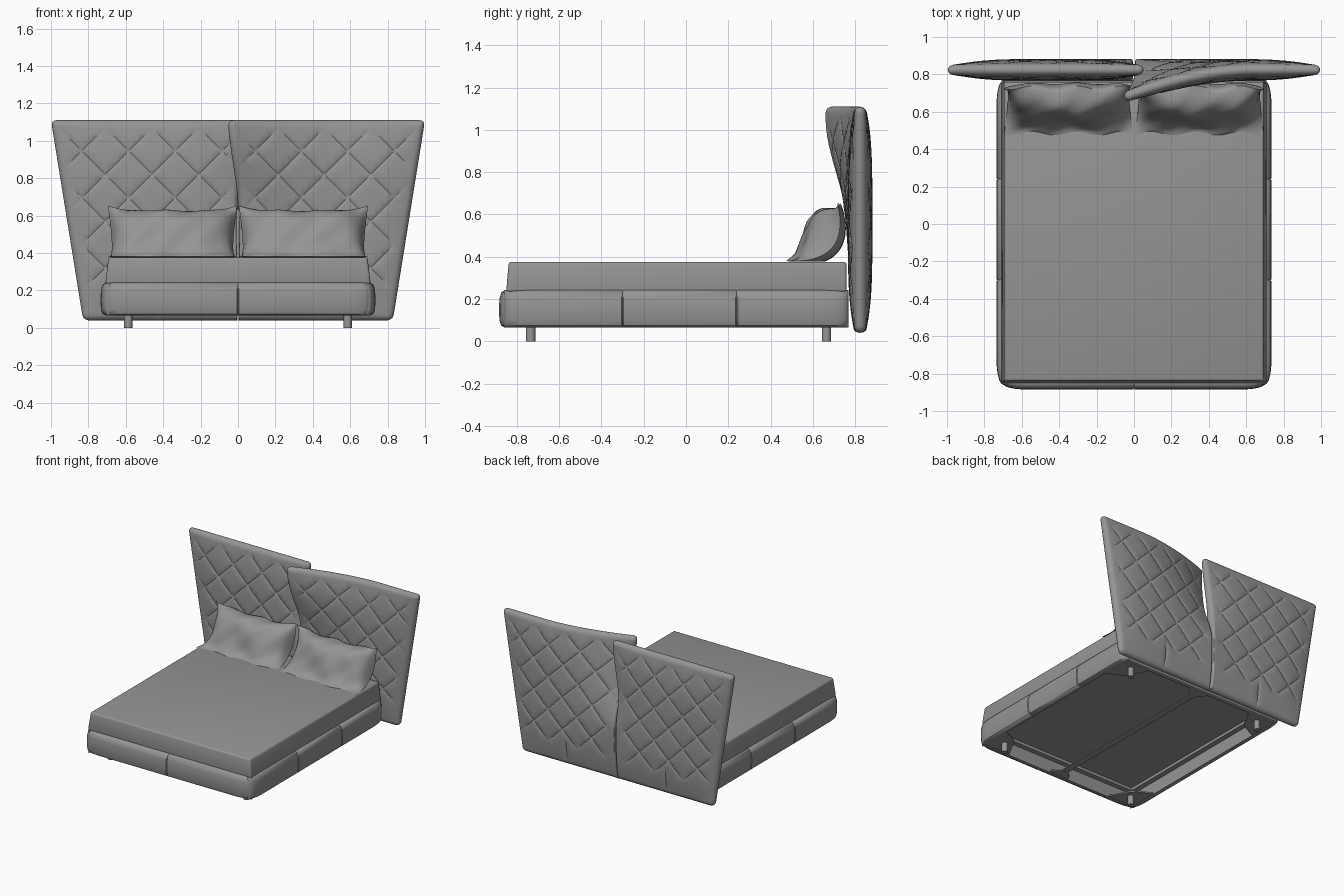
import bpy, bmesh, math
from mathutils import Vector

if "Cube" in bpy.data.objects:
    bpy.data.objects.remove(bpy.data.objects["Cube"])

fabric = bpy.data.materials.new("grey fabric")
fabric.use_nodes = True
GREY = (0.3, 0.3, 0.3, 1)
fabric.diffuse_color = GREY
fabric.node_tree.nodes["Principled BSDF"].inputs["Base Color"].default_value = GREY


def finish(name, bm, angle=40):
    bmesh.ops.recalc_face_normals(bm, faces=bm.faces)
    me = bpy.data.meshes.new(name)
    bm.to_mesh(me)
    bm.free()
    me.materials.append(fabric)
    me.shade_smooth()
    me.set_sharp_from_angle(angle=math.radians(angle))
    ob = bpy.data.objects.new(name, me)
    bpy.context.collection.objects.link(ob)
    return ob


def box(name, lo, hi, bevel=0.0):
    bm = bmesh.new()
    bmesh.ops.create_cube(bm, size=1)
    for v in bm.verts:
        v.co = [(a + b) / 2 + c * (b - a) for a, b, c in zip(lo, hi, v.co)]
    if bevel:
        bmesh.ops.bevel(bm, geom=bm.edges[:], offset=bevel, segments=3,
                        profile=0.5, affect='EDGES')
    return finish(name, bm)


def slab(name, outline, z0, z1):
    """Flat plate from an outline in plan."""
    bm = bmesh.new()
    f = bm.faces.new([bm.verts.new((x, y, z0)) for x, y in outline])
    up = bmesh.ops.extrude_face_region(bm, geom=[f])["geom"]
    for v in up:
        if isinstance(v, bmesh.types.BMVert):
            v.co.z = z1
    return finish(name, bm)


def inflate(bm, shape):
    """Turn a sheet into a closed cushion; shape gives (centre, offset)."""
    front = bm.verts[:]
    dup = bmesh.ops.duplicate(bm, geom=bm.verts[:] + bm.edges[:] + bm.faces[:])["geom"]
    back = [g for g in dup if isinstance(g, bmesh.types.BMVert)]
    for side, verts in ((1, front), (-1, back)):
        for v in verts:
            centre, off = shape(v.co.copy(), side)
            v.co = centre if v.is_boundary else centre + off
    bmesh.ops.remove_doubles(bm, verts=bm.verts, dist=0.0002)


def smooth(a, b, x):
    t = min(max((x - a) / (b - a), 0), 1)
    return t * t * (3 - 2 * t)


# --- Quilted headboard panels ---
Z0, Z1, PITCH, RIM = 0.04, 1.11, 0.25, 0.03
MID = 0.43


def inner(z):
    return 0.002 - 0.056 * smooth(0.6, 1.15, z)


def outer(z):
    return 0.828 + 0.172 * (z - Z0) / (Z1 - Z0)


def steps(n):
    rim = [0, 0.003, 0.008, 0.015, 0.024]
    body = [0.035 + 0.93 * i / n for i in range(n + 1)]
    return rim + body + [1 - r for r in reversed(rim)]


def quilt_distance(p):
    d = []
    for s in (p.x + p.z - 0.03, p.x - p.z + 0.11):
        r = s % PITCH
        d.append(min(r, PITCH - r) / math.sqrt(2))
    return min(d)


def headboard(name, side, curl):
    bm = bmesh.new()
    us, vs = steps(26), steps(28)
    rows = []
    for t in vs:
        z = Z0 + (Z1 - Z0) * t
        rows.append([bm.verts.new((inner(z) + (outer(z) - inner(z)) * u, 0, z)) for u in us])
    for r0, r1 in zip(rows, rows[1:]):
        for i in range(len(us) - 1):
            bm.faces.new((r0[i], r0[i + 1], r1[i + 1], r1[i]))
    # cut edges along the stitch lines
    cuts = [((MID, 0, 0), (1, 0, 0))]
    for k in range(-5, 9):
        cuts.append(((k * PITCH + 0.03, 0, 0), (1, 0, 1)))
        cuts.append(((k * PITCH - 0.11, 0, 0), (1, 0, -1)))
    for co, no in cuts:
        n = Vector(no).normalized()
        for w in (-0.006, 0, 0.006):
            bmesh.ops.bisect_plane(bm, geom=bm.verts[:] + bm.edges[:] + bm.faces[:],
                                   plane_co=Vector(co) + n * w, plane_no=n, dist=0.0005)

    def shape(p, face):
        a, b = inner(p.z), outer(p.z)
        dx = max(min(p.x - a, b - p.x), 0)
        dz = max(min(p.z - Z0, Z1 - p.z), 0)
        d = min(dx, dz)
        u = 2 * (p.x - a) / (b - a) - 1
        v = 2 * (p.z - Z0) / (Z1 - Z0) - 1
        # the two panels meet in a full, tight seam low down and part higher up
        parted = smooth(0.45, 0.75, p.z) if u < 0 else 1
        rim = RIM if dz < dx else 0.01 + (RIM - 0.01) * parted
        thick = 0.026 + 0.032 * max(1 - parted * u ** 4, 0) * max(1 - v ** 4, 0)
        thick *= math.sqrt(1 - (1 - min(d / rim, 1)) ** 2)
        mask = smooth(0.05, 0.08, d) * smooth(0.18, 0.24, p.z)
        thick -= 0.006 * mask * math.exp(-quilt_distance(p) / 0.007)
        seam = smooth(0.26, 0.22, p.z) * smooth(0, 0.05, d)
        thick -= 0.006 * seam * math.exp(-abs(p.x - MID) / 0.009)
        # round the outline corners
        if dx < RIM and dz < RIM and (u > 0 or v > 0):
            qx, qz = RIM - dx, RIM - dz
            k = max(qx, qz) / math.hypot(qx, qz)
            p.x += math.copysign(qx * (1 - k), -u)
            p.z += math.copysign(qz * (1 - k), -v)
        bend = max(1 - (p.x + 0.055) / 0.7, 0) ** 1.8
        lift = curl * smooth(0.4, 1.05, p.z) * bend
        normal = Vector((2.2 * lift * side, -1, 0)).normalized()
        return Vector((p.x * side, 0.824 - lift, p.z)), normal * face * max(thick, 0.001)

    inflate(bm, shape)
    return finish(name, bm, 50)


headboard("left_headboard_panel", 1, 0.148)
headboard("right_headboard_panel", -1, 0.0)

# --- Pillows slumped between mattress and headboard (side curves as y, z) ---
SEAM = [(0.485, 0.38), (0.66, 0.37), (0.76, 0.45), (0.728, 0.635)]
FACE = [(0.485, 0.38), (0.58, 0.42), (0.525, 0.66), (0.728, 0.635)]


def bezier(points, t):
    weights = ((1 - t) ** 3, 3 * t * (1 - t) ** 2, 3 * t * t * (1 - t), t ** 3)
    return sum((Vector((0, y, z)) * w for w, (y, z) in zip(weights, points)), Vector())


def pillow(name, cx, phase):
    bm = bmesh.new()
    bmesh.ops.create_grid(bm, x_segments=40, y_segments=30, size=1)

    def shape(p, face):
        a, b = p.x, p.y
        t = (b + 1) / 2
        x = a * 0.345 * (1 - 0.06 * (1 - b * b))
        spine = bezier(SEAM, t)
        full = max((1 - a ** 4) * (1 - b * b), 0)
        if face > 0:
            off = (bezier(FACE, t) - spine) * (1 - a ** 4) ** 0.55
            fold = 0.006 * math.sin(6 * a + 3 * b + phase) + 0.004 * math.sin(11 * a - 6 * b + 2 * phase)
            off += Vector((0, -0.7, 0.7)) * fold * full ** 0.3
        else:
            off = Vector((0, 0.7, -0.7)) * 0.035 * full ** 0.5
        # ears at the top corners, ruffled lower hem
        spine.z += (0.03 * a ** 4 - 0.012) * max(b, 0) ** 2
        spine.y += 0.01 * math.sin(9 * a + phase) * b * b
        return Vector((cx + x, 0, 0)) + spine, off

    inflate(bm, shape)
    # rest against the mattress and the headboard
    for v in bm.verts:
        v.co.z = max(v.co.z, 0.377)
        v.co.y = min(v.co.y, 0.775)
    return finish(name, bm, 60)


pillow("right_pillow", -0.35, 0.4)
pillow("left_pillow", 0.35, 2.1)

# --- Mattress with slightly tapered sides ---
mattress = box("mattress", (-0.708, -0.85, 0.232), (0.708, 0.76, 0.376), 0.014)
for v in mattress.data.vertices:
    if v.co.z > 0.3:
        v.co.x *= 0.98
        if v.co.y < 0:
            v.co.y += 0.01

# --- Upholstered rails ---
PROFILE = [(0.05, 0.067), (0.028, 0.066), (0.01, 0.075), (0.002, 0.1), (0, 0.15),
           (0.002, 0.2), (0.01, 0.23), (0.028, 0.242), (0.05, 0.241)]
TAPER = [(0, 0.036), (0.008, 0.024), (0.025, 0.014), (0.06, 0.005), (0.11, 0)]


def rail(name, half_lo, half_hi, seams, place):
    """Sweep the padded profile along t, pinched at seams and ends."""
    stations = [(half_lo + d, pinch) for d, pinch in TAPER]
    for s in seams:
        stations += [(s - 0.005, 0), (s, 0.006), (s + 0.005, 0)]
    stations += [(half_hi - d, pinch) for d, pinch in reversed(TAPER)]
    bm = bmesh.new()
    rings = [[bm.verts.new(place(t, max(o, min(o + pinch, 0.045)), z)) for o, z in PROFILE]
             for t, pinch in stations]
    n = len(PROFILE)
    for r0, r1 in zip(rings, rings[1:]):
        for i in range(n):
            j = (i + 1) % n
            bm.faces.new((r0[i], r0[j], r1[j], r1[i]))
    bm.faces.new(rings[0])
    bm.faces.new(rings[-1])
    return finish(name, bm, 45)


rail("front_rail", -0.705, 0.705, [0], lambda t, o, z: (t, -0.885 + o, z))
for side, word in ((1, "left"), (-1, "right")):
    rail(word + "_rail", -0.86, 0.768, [-0.3, 0.24], lambda t, o, z: (side * (0.735 - o), t, z))
    # ledge under the platform edge
    box(word + "_ledge", (min(side * 0.69, side * 0.645), -0.84, 0.168),
        (max(side * 0.69, side * 0.645), 0.73, 0.195))
box("front_ledge", (-0.65, -0.84, 0.168), (0.65, -0.795, 0.195))
box("back_ledge", (-0.65, 0.68, 0.168), (0.65, 0.73, 0.195))
box("back_rail", (-0.7, 0.72, 0.067), (0.7, 0.766, 0.24), 0.006)

# --- Platform, centre beam, corner plates and legs ---
box("platform", (-0.69, -0.84, 0.19), (0.69, 0.74, 0.235))
box("centre_beam", (-0.025, -0.84, 0.073), (0.025, 0.73, 0.081))
for end, sy, word in ((-0.85, 1, "front"), (0.74, -1, "back")):
    slab(word + "_beam_plate", [(-0.09, end), (0.09, end), (0.07, end + sy * 0.05),
                                (0.025, end + sy * 0.09), (-0.025, end + sy * 0.09),
                                (-0.07, end + sy * 0.05)], 0.072, 0.082)
    for sx, hand in ((1, "left"), (-1, "right")):
        slab(f"{word}_{hand}_corner_plate",
             [(sx * x, end + sy * y) for x, y in
              ((0.69, 0.01), (0.46, 0.01), (0.54, 0.16), (0.58, 0.2), (0.69, 0.25))], 0.072, 0.082)
        bm = bmesh.new()
        bmesh.ops.create_cone(bm, cap_ends=True, segments=20, radius1=0.022, radius2=0.022, depth=0.08)
        y = -0.735 if word == "front" else 0.665
        bmesh.ops.translate(bm, verts=bm.verts, vec=(sx * 0.587, y, 0.04))
        finish(f"{word}_{hand}_leg", bm)
